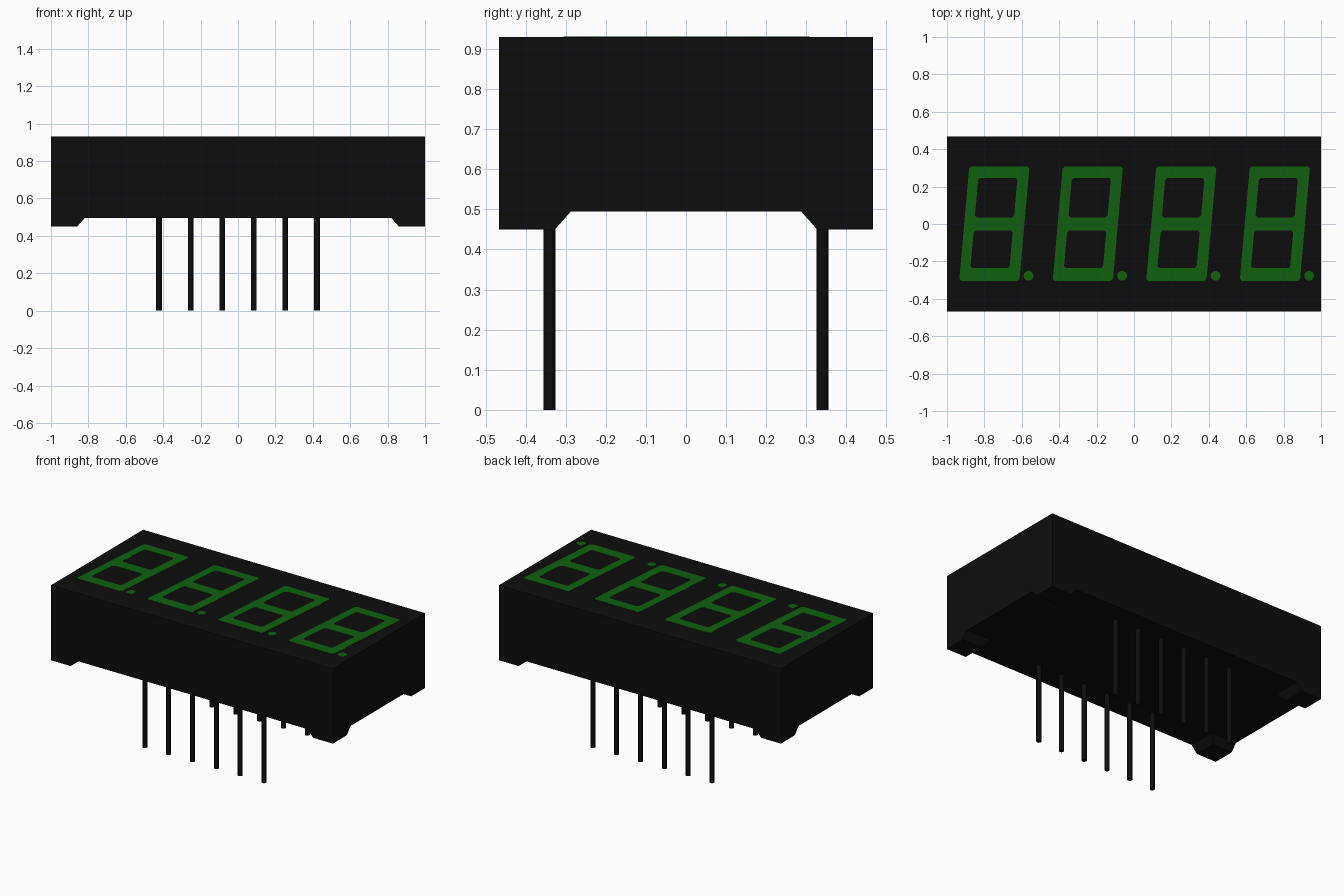
import bpy
import bmesh
from mathutils import Matrix

cube = bpy.data.objects.get("Cube")
if cube:
    bpy.data.objects.remove(cube, do_unlink=True)

HALF_X, HALF_Y = 1.0, 0.467
BASE, FLOOR, TOP = 0.45, 0.495, 0.93


def material(name, rgb):
    mat = bpy.data.materials.new(name)
    mat.use_nodes = True
    mat.diffuse_color = (*rgb, 1)
    mat.node_tree.nodes["Principled BSDF"].inputs["Base Color"].default_value = (*rgb, 1)
    return mat


black = material("black plastic", (0.004, 0.004, 0.004))
green = material("segment green", (0.005, 0.115, 0.005))


def mesh_object(name, bm, mat):
    bmesh.ops.recalc_face_normals(bm, faces=bm.faces)
    mesh = bpy.data.meshes.new(name)
    bm.to_mesh(mesh)
    bm.free()
    mesh.materials.append(mat)
    obj = bpy.data.objects.new(name, mesh)
    bpy.context.collection.objects.link(obj)
    return obj


def loft(name, lower, upper, mat):
    """Solid between two rectangles given as (x0, x1, y0, y1, z)."""
    bm = bmesh.new()
    for x0, x1, y0, y1, z in (lower, upper):
        for x, y in ((x0, y0), (x1, y0), (x1, y1), (x0, y1)):
            bm.verts.new((x, y, z))
    bmesh.ops.convex_hull(bm, input=bm.verts)
    bmesh.ops.dissolve_limit(bm, angle_limit=0.01, verts=bm.verts, edges=bm.edges)
    return mesh_object(name, bm, mat)


def cylinder(name, radius, x, y, z0, z1, sides, mat):
    bm = bmesh.new()
    bmesh.ops.create_cone(bm, cap_ends=True, segments=sides, radius1=radius,
                          radius2=radius, depth=z1 - z0,
                          matrix=Matrix.Translation((x, y, (z0 + z1) / 2)))
    obj = mesh_object(name, bm, mat)
    obj.data.shade_smooth()
    obj.data.set_sharp_from_angle(angle=0.8)
    return obj


# Housing block
side = (-HALF_X, HALF_X, -HALF_Y, HALF_Y)
loft("housing", (*side, FLOOR), (*side, TOP), black)

# Tapered standoff feet at the four corners
for sx, x_name in ((-1, "right"), (1, "left")):
    for sy, y_name in ((-1, "front"), (1, "back")):
        def corner(size, z):
            return (sx * HALF_X, sx * (HALF_X - size),
                    sy * HALF_Y, sy * (HALF_Y - size), z)
        loft(f"{y_name}_{x_name}_foot", corner(0.14, BASE), corner(0.18, FLOOR), black)

# Two rows of six pins
for row, y in (("front", -0.34), ("back", 0.34)):
    for i in range(6):
        cylinder(f"{row}_pin_{i + 1}", 0.015, (i - 2.5) * 0.169, y, 0, FLOOR + 0.01, 16, black)


# Slanted digit outline with clipped corners
SLANT = 0.088
PLATE = 0.0015


def slanted_loop(curve, x0, x1, y0, y1, clip):
    points = ((x0 + clip, y0), (x1 - clip, y0), (x1, y0 + clip), (x1, y1 - clip),
              (x1 - clip, y1), (x0 + clip, y1), (x0, y1 - clip), (x0, y0 + clip))
    spline = curve.splines.new("POLY")
    spline.points.add(len(points) - 1)
    for point, (x, y) in zip(spline.points, points):
        point.co = (x + SLANT * y, y, 0, 1)
    spline.use_cyclic_u = True


def digit(name, x):
    curve = bpy.data.curves.new(name, "CURVE")
    curve.dimensions = "2D"
    curve.fill_mode = "BOTH"
    curve.extrude = PLATE
    slanted_loop(curve, -0.161, 0.161, -0.305, 0.308, 0.012)
    slanted_loop(curve, -0.107, 0.102, 0.036, 0.246, 0.01)
    slanted_loop(curve, -0.107, 0.102, -0.236, -0.036, 0.01)
    curve.materials.append(green)
    obj = bpy.data.objects.new(name, curve)
    obj.location = (x, 0, TOP)
    bpy.context.collection.objects.link(obj)


# Four digits, each with a decimal point
for i in range(4):
    x = -0.747 + i * 0.5
    digit(f"digit_{i + 1}", x)
    cylinder(f"decimal_point_{i + 1}", 0.026, x + 0.183, -0.277,
             TOP - PLATE, TOP + PLATE, 24, green)
